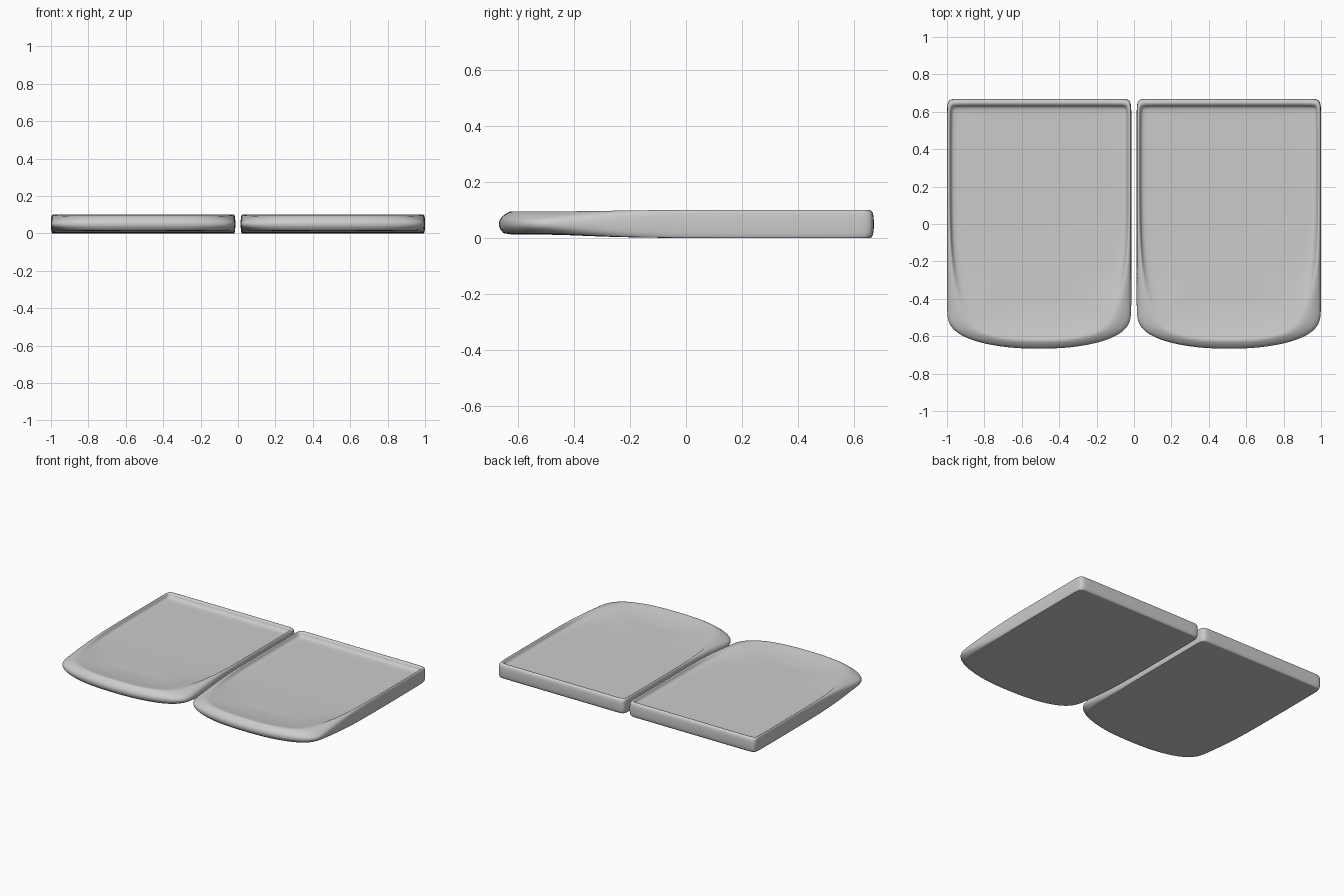
import bpy, bmesh

cube = bpy.data.objects.get("Cube")
if cube:
    bpy.data.objects.remove(cube)

grey = bpy.data.materials.new("soft grey")
grey.use_nodes = True
grey.diffuse_color = (0.6, 0.6, 0.6, 1)
grey.node_tree.nodes["Principled BSDF"].inputs["Base Color"].default_value = grey.diffuse_color

# Half outlines from the front middle round to the back middle
OUTER = [(.10, -.668), (.24, -.652), (.36, -.624), (.45, -.58), (.49, -.525), (.494, -.46), (.493, -.3),
         (.493, -.1), (.493, .2), (.493, .58), (.493, .65), (.475, .67), (.42, .67), (.10, .67)]
CREST = [(.10, -.618), (.20, -.608), (.29, -.585), (.35, -.553), (.39, -.505), (.42, -.43), (.452, -.3),
         (.474, -.1), (.476, .2), (.476, .57), (.474, .62), (.462, .635), (.42, .636), (.10, .636)]

# Edge section: share of the way to the crest, height at the back, height at the front
SECTION = [(1.0, 0, .012), (.35, 0, .017), (0, .012, .036), (0, .085, .062),
           (.3, .1, .08), (.75, .101, .095), (1.0, .094, .095)]
# Dished top: inward step at the back and front, height at the back and front
DISH = [(.008, .03, .074, .09), (.03, .09, .068, .08), (.07, .2, .067, .07)]


def front_share(y):
    t = min(1, max(0, (-.12 - y) / .42))
    return t * t * (3 - 2 * t)


def lerp(a, b, t):
    return a + (b - a) * t


def half_rings():
    rings = []
    for a, zb, zf in SECTION:
        rings.append([(lerp(o[0], c[0], a), lerp(o[1], c[1], a), lerp(zb, zf, front_share(o[1])))
                      for o, c in zip(OUTER, CREST)])
    for db, df, zb, zf in DISH:
        ring = []
        for x, y in CREST:
            t = front_share(y)
            d = lerp(db, df, t)
            ring.append((x * (1 - d / .48), y * (1 - d / .62), lerp(zb, zf, t)))
        rings.append(ring)
    return rings


def build_pad(name, centre_x):
    bm = bmesh.new()
    crease = bm.edges.layers.float.new("crease_edge")
    n = len(OUTER)
    loops = []
    for half in half_rings():
        full = half + [(-x, y, z) for x, y, z in reversed(half)]
        loops.append([bm.verts.new(p) for p in full])
    # Edge and dish walls
    for low, high in zip(loops, loops[1:]):
        for i in range(2 * n):
            j = (i + 1) % (2 * n)
            bm.faces.new((low[i], low[j], high[j], high[i]))
    # Underside and dish floor, bridged across the middle
    for loop in (loops[0], loops[-1]):
        for i in range(n - 1):
            bm.faces.new((loop[i], loop[i + 1], loop[-2 - i], loop[-1 - i]))
    # Firmer rim line and underside edge
    for k, amount in ((1, .5), (len(SECTION) - 1, .6)):
        for i in range(2 * n):
            bm.edges.get((loops[k][i], loops[k][(i + 1) % (2 * n)]))[crease] = amount
    bmesh.ops.recalc_face_normals(bm, faces=bm.faces)
    mesh = bpy.data.meshes.new(name)
    bm.to_mesh(mesh)
    bm.free()
    mesh.materials.append(grey)
    mesh.shade_smooth()
    pad = bpy.data.objects.new(name, mesh)
    bpy.context.collection.objects.link(pad)
    pad.location.x = centre_x
    sub = pad.modifiers.new("smooth", 'SUBSURF')
    sub.levels = sub.render_levels = 3


for side, sign in (("left", 1), ("right", -1)):
    build_pad(side + "_pad", sign * .507)
